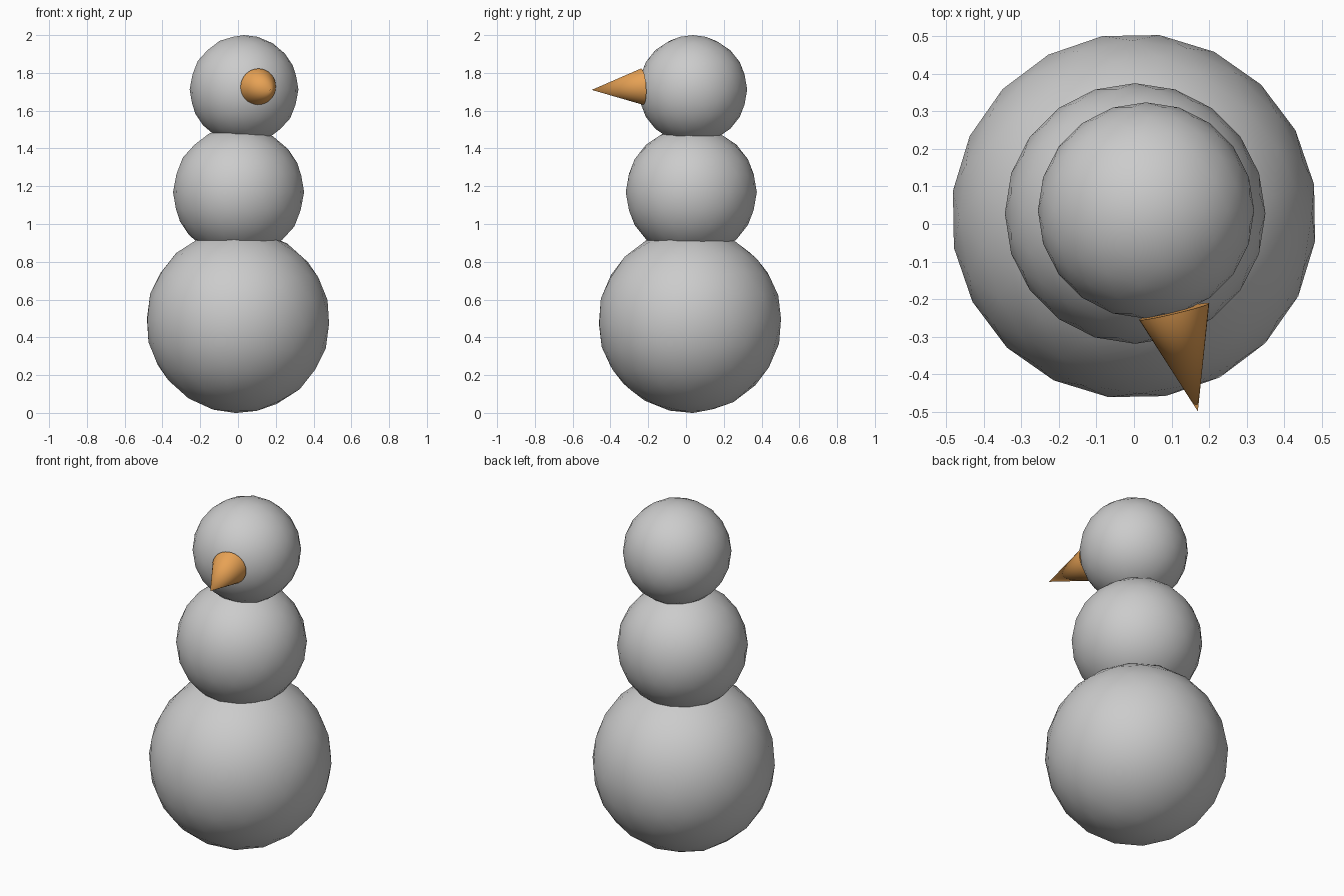
import bpy
from math import radians
from mathutils import Vector

if "Cube" in bpy.data.objects:
    bpy.data.objects.remove(bpy.data.objects["Cube"])


def snowball(name, radius, location, rotation=(0, 0, 0)):
    bpy.ops.mesh.primitive_ico_sphere_add(subdivisions=3, radius=radius, location=location,
                                          rotation=[radians(a) for a in rotation])
    ball = bpy.context.object
    ball.name = name
    bpy.ops.object.shade_smooth()
    return ball


# Stacked body, the bottom ball turned slightly
snowball("lower_body", 0.487, (0, 0.021, 0.486), (2, 1, 10))
snowball("middle_body", 0.347, (0.003, 0.028, 1.169))
snowball("head", 0.288, (0.032, 0.036, 1.712))

# Cone nose pointing forward and slightly to the side
base, tip = Vector((0.107, -0.233, 1.727)), Vector((0.17, -0.499, 1.71))
axis = tip - base
bpy.ops.mesh.primitive_cone_add(vertices=32, radius1=0.096, radius2=0, depth=axis.length,
                                location=(base + tip) / 2,
                                rotation=axis.to_track_quat('Z', 'Y').to_euler())
nose = bpy.context.object
nose.name = "carrot_nose"
bpy.ops.object.shade_smooth_by_angle(angle=radians(40))
orange = bpy.data.materials.new("orange")
orange.diffuse_color = (0.8, 0.36, 0.09, 1)
orange.use_nodes = True
orange.node_tree.nodes["Principled BSDF"].inputs["Base Color"].default_value = orange.diffuse_color
nose.data.materials.append(orange)
